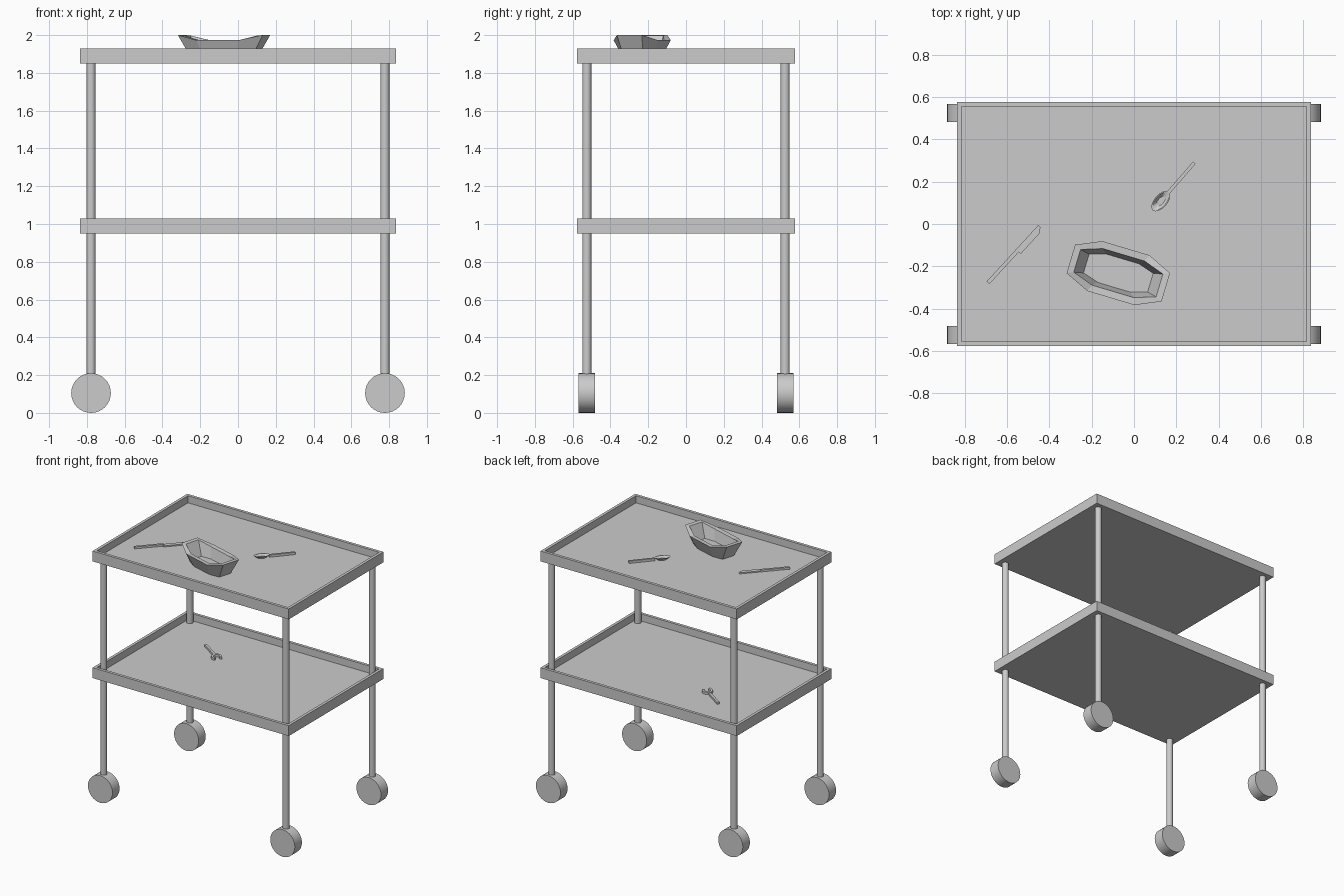
import bpy, bmesh
from math import sin, cos, pi, radians

if "Cube" in bpy.data.objects:
    bpy.data.objects.remove(bpy.data.objects["Cube"])


def loft(name, rings, loc=(0, 0, 0), angle=0, smooth=False):
    """Skin a stack of equal-length rings and cap both ends."""
    bm = bmesh.new()
    rows = [[bm.verts.new(p) for p in ring] for ring in rings]
    n = len(rows[0])
    for a, b in zip(rows, rows[1:]):
        for i in range(n):
            j = (i + 1) % n
            bm.faces.new((a[i], a[j], b[j], b[i]))
    bm.faces.new(rows[0][::-1])
    bm.faces.new(rows[-1])
    bmesh.ops.recalc_face_normals(bm, faces=bm.faces)
    mesh = bpy.data.meshes.new(name)
    bm.to_mesh(mesh)
    bm.free()
    ob = bpy.data.objects.new(name, mesh)
    bpy.context.collection.objects.link(ob)
    ob.location = loc
    ob.rotation_euler.z = radians(angle)
    if smooth:
        bpy.ops.object.select_all(action='DESELECT')
        ob.select_set(True)
        bpy.context.view_layer.objects.active = ob
        bpy.ops.object.shade_smooth_by_angle(angle=radians(35))
    return ob


def rect(x, y, z):
    return [(-x, -y, z), (x, -y, z), (x, y, z), (-x, y, z)]


def circle(r, z, n=32):
    return [(r * cos(2 * pi * i / n), r * sin(2 * pi * i / n), z) for i in range(n)]


def prism(name, outline, height, loc, angle):
    return loft(name, [[(x, y, z) for x, y in outline] for z in (0, height)], loc, angle)


def octagon(xe, ye, xm, ym, z_end, z_mid):
    return [(xe, -ye, z_end), (xe, ye, z_end), (xm, ym, z_mid), (-xm, ym, z_mid),
            (-xe, ye, z_end), (-xe, -ye, z_end), (-xm, -ym, z_mid), (xm, -ym, z_mid)]


# Two rimmed trays
FLOOR = 0.025
for name, z in (("lower_tray", 0.95), ("upper_tray", 1.85)):
    loft(name, [rect(0.837, 0.577, 0), rect(0.837, 0.577, 0.08),
                rect(0.815, 0.555, 0.08), rect(0.815, 0.555, FLOOR)], (0, 0, z))

# Legs and wheels at the four corners
for sx, side in ((-1, "left"), (1, "right")):
    for sy, end in ((-1, "front"), (1, "back")):
        x, y = sx * 0.778, sy * 0.525
        loft(f"{end}_{side}_leg", [circle(0.024, 0.15), circle(0.024, 1.86)], (x, y, 0), smooth=True)
        wheel = loft(f"{end}_{side}_wheel", [circle(0.105, -0.043), circle(0.105, 0.043)],
                     (x, y, 0.105), smooth=True)
        wheel.rotation_euler.x = pi / 2

top = 1.85 + FLOOR
low = 0.95 + FLOOR

# Eight-sided serving dish with raised ends
loft("serving_dish", [octagon(0.165, 0.050, 0.085, 0.078, 0, 0),
                      octagon(0.234, 0.070, 0.116, 0.123, 0.125, 0.098),
                      octagon(0.203, 0.056, 0.103, 0.090, 0.123, 0.096),
                      octagon(0.158, 0.046, 0.080, 0.070, 0.015, 0.015)],
     (-0.074, -0.232, top), -16.6)


# Spoon: hollow oval bowl plus a straight handle
def oval(a, b, z, n=16):
    return [(a * cos(2 * pi * i / n), b * sin(2 * pi * i / n), z) for i in range(n)]


spoon_at = (0.127, 0.108, top)
loft("spoon_bowl", [oval(0.03, 0.017, 0), oval(0.058, 0.031, 0.02),
                    oval(0.052, 0.026, 0.02), oval(0.028, 0.014, 0.005)], spoon_at, 49, True)
prism("spoon_handle", [(0.053, -0.008), (0.241, -0.008), (0.241, 0.008), (0.053, 0.008)],
      0.018, spoon_at, 49)

# Knife: narrow handle and wider blade with a slanted tip
knife_at = (-0.69, -0.278, top)
prism("knife_handle", [(0, -0.009), (0.21, -0.009), (0.21, 0.009), (0, 0.009)], 0.015, knife_at, 47.5)
prism("knife_blade", [(0.205, -0.022), (0.335, -0.022), (0.362, -0.005), (0.362, 0.009), (0.205, 0.009)],
      0.009, knife_at, 47.5)

# Fork on the lower tray: open curved head on a straight handle
fork_at = (-0.46, 0.263, low)
arc = [radians(50 + 260 * i / 12) for i in range(13)]
head = [(0.215 + 0.044 * cos(a), 0.038 * sin(a)) for a in arc]
head += [(0.215 + 0.026 * cos(a), 0.021 * sin(a)) for a in reversed(arc)]
prism("fork_head", head, 0.018, fork_at, -34)
prism("fork_handle", [(0, -0.009), (0.178, -0.009), (0.178, 0.009), (0, 0.009)], 0.016, fork_at, -34)
